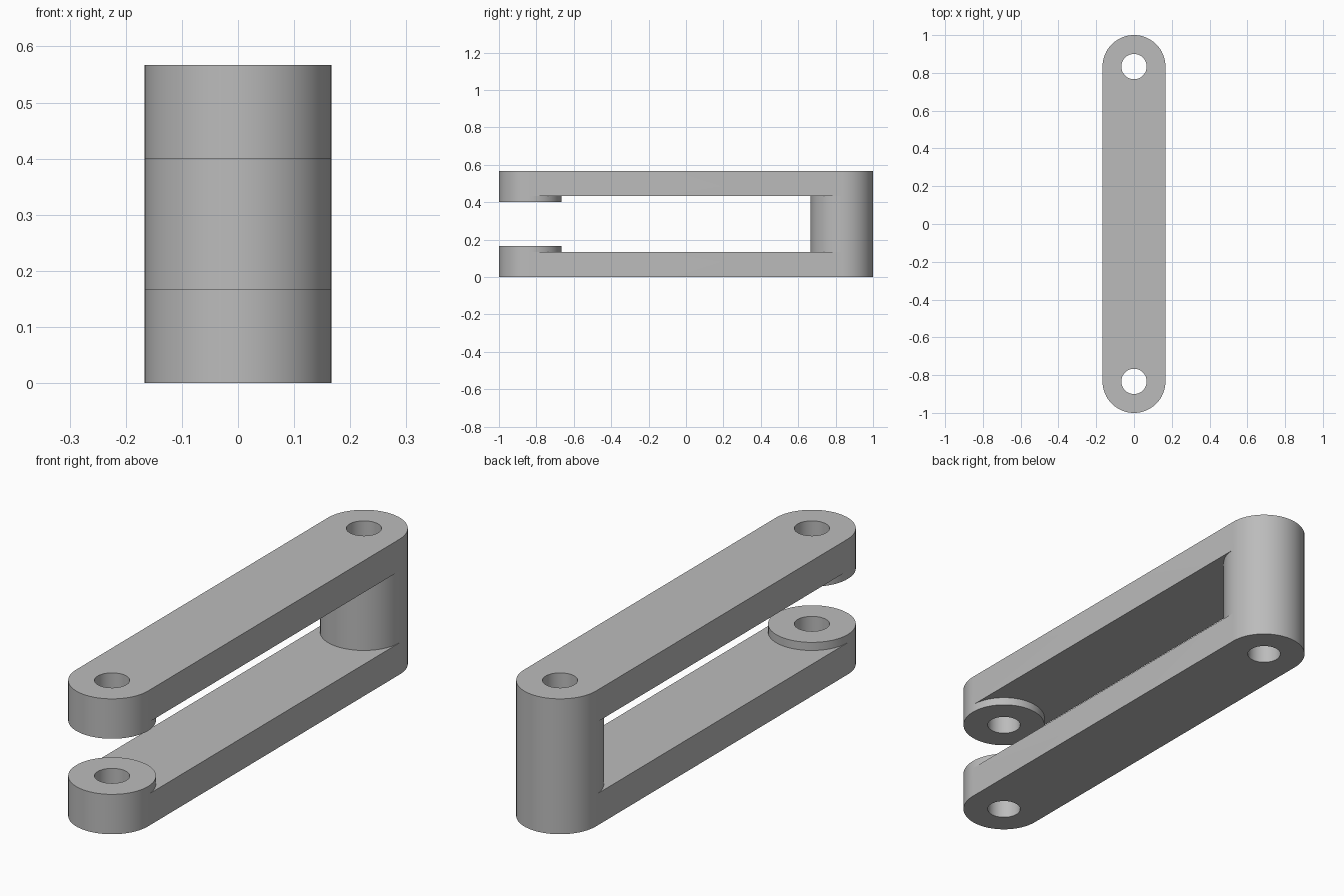
import bpy, bmesh
from math import sin, cos, pi, radians

cube = bpy.data.objects.get("Cube")
if cube:
    bpy.data.objects.remove(cube, do_unlink=True)

R, HOLE = 1 / 6, 0.067       # outer and pin hole radius
END = 1 - R                  # distance of each pin axis from the centre
HEIGHT, ARM, BOSS = 0.567, 0.133, 0.167
HALF = 32                    # segments in half a circle

bm = bmesh.new()


def arc(side, radius, z, start, stop):
    """Points round a pin axis; side -1 is front, 1 is back; 0..pi is the outer half."""
    return [(radius * cos(pi * i / HALF), side * (END + radius * sin(pi * i / HALF)), z)
            for i in range(start, stop + 1)]


def full(side, radius, z):
    return arc(side, radius, z, 0, 2 * HALF)


def outer(side, z):
    return arc(side, R, z, 0, HALF)


def inner(side, z):
    return arc(side, R, z, HALF, 2 * HALF)


def strip(a, b):
    """Row of quads between two matching lines of points."""
    va, vb = [bm.verts.new(p) for p in a], [bm.verts.new(p) for p in b]
    for i in range(len(a) - 1):
        bm.faces.new((va[i], va[i + 1], vb[i + 1], vb[i]))


# Lower and upper arm, each with a raised boss at the front
for z_out, z_in, z_boss in ((0, ARM, BOSS),
                            (HEIGHT, HEIGHT - ARM, HEIGHT - BOSS)):
    # Outer and inner flat faces of the bar, then its straight sides
    for z in (z_out, z_in):
        strip(inner(-1, z), inner(1, z))
    for x in (-R, R):
        strip([(x, -END, z_out), (x, END, z_out)], [(x, -END, z_in), (x, END, z_in)])
    # Rounded ends with pin holes
    for side in (-1, 1):
        strip(full(side, R, z_out), full(side, HOLE, z_out))
        strip(outer(side, z_out), outer(side, z_in))
    # Front boss: wall, facing ring and hole
    strip(full(-1, R, z_in), full(-1, R, z_boss))
    strip(full(-1, R, z_boss), full(-1, HOLE, z_boss))
    strip(full(-1, HOLE, z_out), full(-1, HOLE, z_boss))

# Rear column joining the arms, bored through
strip(full(1, R, ARM), full(1, R, HEIGHT - ARM))
strip(full(1, HOLE, 0), full(1, HOLE, HEIGHT))

bmesh.ops.remove_doubles(bm, verts=bm.verts, dist=1e-5)
bmesh.ops.recalc_face_normals(bm, faces=bm.faces)

mesh = bpy.data.meshes.new("forked_link")
bm.to_mesh(mesh)
bm.free()
link = bpy.data.objects.new("forked_link", mesh)
bpy.context.collection.objects.link(link)

# Plain grey finish
grey = bpy.data.materials.new("grey")
grey.use_nodes = True
colour = (0.5, 0.5, 0.5, 1)
grey.diffuse_color = colour
grey.node_tree.nodes["Principled BSDF"].inputs["Base Color"].default_value = colour
mesh.materials.append(grey)

bpy.ops.object.select_all(action="DESELECT")
link.select_set(True)
bpy.context.view_layer.objects.active = link
bpy.ops.object.shade_smooth_by_angle(angle=radians(30))
